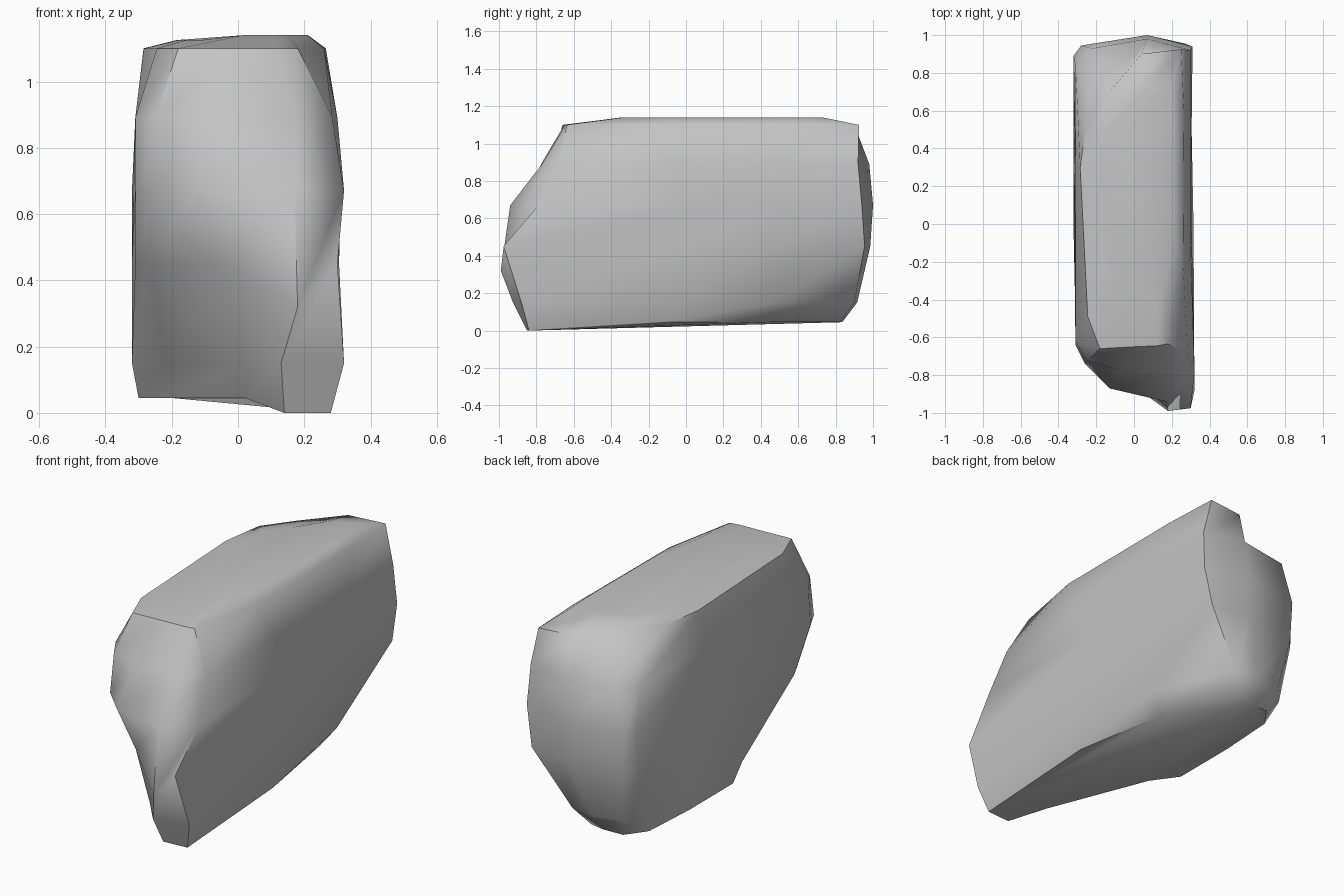
import bpy

# Boulder: horizontal outlines stacked by height.  Every outline runs
# left-front, front, right, back, left (12 points, counter-clockwise).
outlines = [
    (0.045, [(-.30, .02), (-.2, -.12), (.02, -.68), (.14, -.85), (.28, -.84), (.28, -.1),
             (.19, .43), (.0, .82), (-.08, .835), (-.2, .83), (-.28, .72), (-.30, .4)]),
    (0.15, [(-.32, -.03), (-.215, -.19), (.01, -.78), (.13, -.925), (.32, -.88), (.315, 0),
            (.265, .48), (.06, .9), (-.06, .915), (-.23, .88), (-.31, .8), (-.32, .4)]),
    (0.45, [(-.31, -.5), (-.27, -.58), (-.04, -.83), (.18, -.99), (.30, -.975), (.305, 0),
            (.305, .5), (.27, .955), (.05, .985), (-.27, .94), (-.32, .88), (-.32, .3)]),
    (0.67, [(-.31, -.64), (-.26, -.74), (-.13, -.87), (.17, -.94), (.32, -.79), (.305, 0),
            (.305, .5), (.31, .94), (.07, 1.0), (-.28, .945), (-.32, .89), (-.315, .3)]),
    (0.89, [(-.31, -.62), (-.25, -.72), (-.08, -.775), (.18, -.77), (.285, -.69), (.30, -.1),
            (.30, .55), (.30, .92), (.07, .98), (-.22, .93), (-.31, .84), (-.31, .3)]),
    (1.10, [(-.245, -.49), (-.18, -.66), (0, -.65), (.12, -.645), (.18, -.635), (.26, -.22),
            (.265, .6), (.25, .925), (.04, .9), (-.13, .7), (-.25, .54), (-.285, .3)]),
]
n = 12
verts, faces = [], []
for z, ring in outlines:
    for i, (x, y) in enumerate(ring):
        h = z
        if z < 0.1 and i in (3, 4):
            h = 0.0                      # front foot touches the ground
        if z == 0.45 and i == 3:
            h = 0.32                     # foremost tip sits lower
        verts.append((x, y, h))

# Slightly crowned top
for x, y in outlines[-1][1]:
    verts.append((x * 0.72 + 0.02, y * 0.68 + 0.1, 1.14 if x > -0.1 else 1.125))

levels = len(verts) // n
for k in range(levels - 1):
    for i in range(n):
        j = (i + 1) % n
        faces.append((k * n + i, k * n + j, k * n + n + j, k * n + n + i))
faces.append(tuple(range(n - 1, -1, -1)))
faces.append(tuple(range((levels - 1) * n, levels * n)))

mesh = bpy.data.meshes.new("boulder")
mesh.from_pydata(verts, [], faces)
mesh.update()
rock = bpy.data.objects.new("boulder", mesh)
bpy.context.collection.objects.link(rock)

# Plain grey stone
stone = bpy.data.materials.new("grey stone")
stone.diffuse_color = (0.55, 0.55, 0.55, 1)
mesh.materials.append(stone)

bpy.context.view_layer.objects.active = rock
rock.select_set(True)
bpy.ops.object.shade_smooth_by_angle(angle=0.9)
